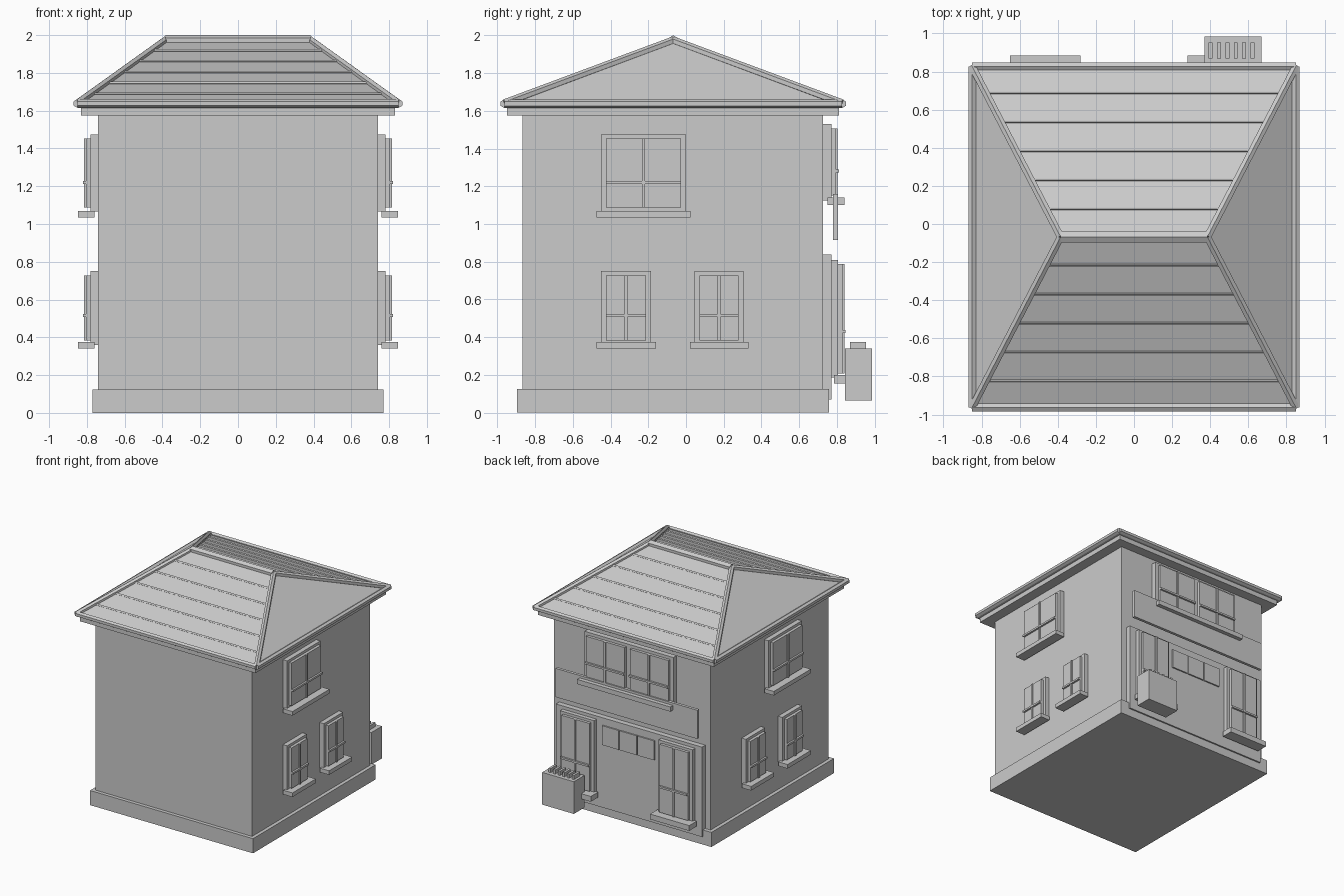
import bpy, bmesh, math
from mathutils import Vector

if "Cube" in bpy.data.objects:
    bpy.data.objects.remove(bpy.data.objects["Cube"])

grey = bpy.data.materials.new("plain_grey")
grey.diffuse_color = (0.6, 0.6, 0.6, 1)
grey.use_nodes = True
grey.node_tree.nodes["Principled BSDF"].inputs["Base Color"].default_value = grey.diffuse_color


def finish(name, bm):
    bmesh.ops.recalc_face_normals(bm, faces=bm.faces)
    me = bpy.data.meshes.new(name)
    bm.to_mesh(me)
    bm.free()
    me.materials.append(grey)
    ob = bpy.data.objects.new(name, me)
    bpy.context.collection.objects.link(ob)
    return ob


def box(name, x, y, z):
    bm = bmesh.new()
    bmesh.ops.create_cube(bm, size=1)
    for v in bm.verts:
        for i, (a, b) in enumerate((x, y, z)):
            v.co[i] = (a + b) / 2 + v.co[i] * (b - a)
    return finish(name, bm)


def beam(name, p, q, r, sides=6):
    p, q = Vector(p), Vector(q)
    bm = bmesh.new()
    bmesh.ops.create_cone(bm, cap_ends=True, segments=sides, radius1=r, radius2=r,
                          depth=(q - p).length)
    ob = finish(name, bm)
    ob.location = (p + q) / 2
    ob.rotation_euler = (q - p).to_track_quat('Z', 'Y').to_euler()
    return ob


# wall boxes: u runs along the wall, d is distance outwards
def wall_box(name, side, u, d, z):
    if side == 'back':
        return box(name, u, d, z)
    s = 1 if side == 'right' else -1
    return box(name, sorted((d[0] * s, d[1] * s)), u, z)


def pane(name, side, u, z, d, bar_z):
    c = (u[0] + u[1]) / 2
    wall_box(name + "_glass", side, u, (d - 0.03, d + 0.024), z)
    wall_box(name + "_upright", side, (c - 0.008, c + 0.008), (d, d + 0.034), z)
    wall_box(name + "_crossbar", side, u, (d, d + 0.04), (bar_z - 0.008, bar_z + 0.008))


def window(name, side, u, z, d0, d1, sill, bar_z, edge=0.027):
    wall_box(name + "_frame", side, u, (d0, d1), z)
    pane(name, side, (u[0] + edge, u[1] - edge), (z[0] + 0.022, z[1] - 0.022), d1, bar_z)
    wall_box(name + "_sill", side, (u[0] - 0.025, u[1] + 0.025), sill[0:2], sill[2:4])


# main body
box("walls", (-0.74, 0.74), (-0.867, 0.725), (0.05, 1.6))
box("plinth", (-0.77, 0.77), (-0.897, 0.757), (0, 0.125))
box("eave_board", (-0.83, 0.83), (-0.95, 0.81), (1.575, 1.617))

# hipped roof
X, Y0, Y1, RX, RY, EZ, RZ = 0.85, -0.963, 0.828, 0.385, -0.068, 1.635, 1.972
bm = bmesh.new()
low = [bm.verts.new(p) for p in ((-X, Y0, 1.615), (X, Y0, 1.615), (X, Y1, 1.615), (-X, Y1, 1.615))]
eav = [bm.verts.new((v.co.x, v.co.y, EZ)) for v in low]
rl, rr = bm.verts.new((-RX, RY, RZ)), bm.verts.new((RX, RY, RZ))
bm.faces.new(low)
for i in range(4):
    j = (i + 1) % 4
    bm.faces.new((low[i], low[j], eav[j], eav[i]))
bm.faces.new((eav[0], eav[1], rr, rl))
bm.faces.new((eav[2], eav[3], rl, rr))
bm.faces.new((eav[1], eav[2], rr))
bm.faces.new((eav[3], eav[0], rl))
finish("roof", bm)

# ridge, hip and eave trims
beam("ridge_cap", (-RX, RY, RZ - 0.005), (RX, RY, RZ - 0.005), 0.033)
for s in (-1, 1):
    beam("side_eave_trim", (s * X, Y0, 1.638), (s * X, Y1, 1.638), 0.023)
    for y in (Y0, Y1):
        beam("hip_trim", (s * X, y, EZ + 0.004), (s * RX, RY, RZ), 0.022)
for y in (Y0, Y1):
    beam("long_eave_trim", (-X, y, 1.638), (X, y, 1.638), 0.023)

# tile courses on the long slopes
for s, y_end in ((-1, Y0), (1, Y1)):
    for k in range(5):
        y = RY + s * (0.148 + 0.152 * k)
        t = (y - RY) / (y_end - RY)
        hx = RX + (X - RX) * t
        z = RZ + (EZ - RZ) * t
        beam("tile_course", (-hx, y, z), (hx, y, z), 0.009, 4)

# side windows, same on both sides
for side in ('right', 'left'):
    window(side + "_upper_window", side, (-0.45, 0), (1.065, 1.475), 0.72, 0.78,
           (0.76, 0.847, 1.035, 1.07), 1.22)
    for u in ((-0.45, -0.185), (0.045, 0.305)):
        window(side + "_lower_window", side, u, (0.36, 0.75), 0.72, 0.78,
               (0.76, 0.847, 0.34, 0.375), 0.515)

# back upper double window
wall_box("back_upper_frame", 'back', (-0.42, 0.42), (0.71, 0.77), (1.125, 1.53))
for u in ((-0.39, -0.025), (0.025, 0.39)):
    pane("back_upper_pane", 'back', u, (1.15, 1.505), 0.77, 1.28)
wall_box("back_upper_sill", 'back', (-0.44, 0.44), (0.75, 0.84), (1.10, 1.14))

# back ground floor panel, fascia board, windows and transom
wall_box("ground_floor_panel", 'back', (-0.69, 0.69), (0.71, 0.77), (0.07, 0.837))
wall_box("fascia_board", 'back', (-0.67, 0.67), (0.78, 0.805), (0.915, 1.16))
for c in (-0.465, 0.465):
    window("back_lower_window", 'back', (c - 0.16, c + 0.16), (0.185, 0.81), 0.75, 0.805,
           (0.785, 0.885, 0.155, 0.2), 0.43)
for k in (-1, 0, 1):
    c = k * 0.167
    wall_box("transom_pane", 'back', (c - 0.079, c + 0.079), (0.76, 0.782), (0.61, 0.775))

# slatted box behind the house
box("outdoor_box", (0.37, 0.67), (0.842, 0.985), (0.065, 0.34))
for k in range(6):
    x = 0.402 + 0.044 * k
    box("box_slat", (x - 0.01, x + 0.01), (0.87, 0.953), (0.33, 0.375))
